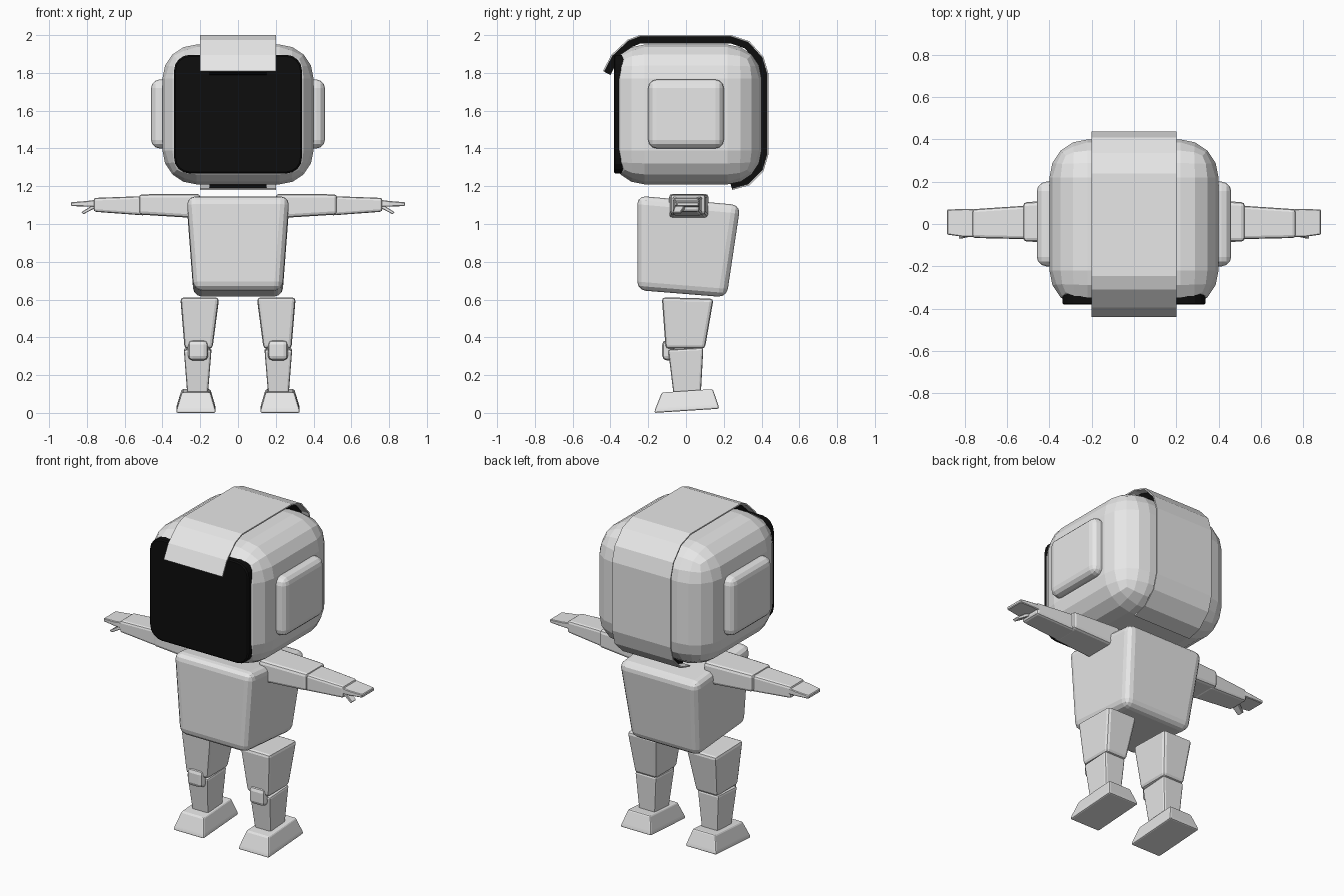
import bpy, bmesh, math
from mathutils import Vector

if "Cube" in bpy.data.objects:
    bpy.data.objects.remove(bpy.data.objects["Cube"])


def material(name, value):
    m = bpy.data.materials.new(name)
    m.diffuse_color = (value, value, value, 1)
    m.use_nodes = True
    m.node_tree.nodes["Principled BSDF"].inputs["Base Color"].default_value = m.diffuse_color
    return m


GREY = material("light grey", 0.8)
BLACK = material("visor black", 0.004)


def add_object(name, bm, mat, bevel=0, segments=2, mirror=False):
    bmesh.ops.recalc_face_normals(bm, faces=bm.faces)
    mesh = bpy.data.meshes.new(name)
    bm.to_mesh(mesh)
    bm.free()
    mesh.materials.append(mat)
    ob = bpy.data.objects.new(name, mesh)
    bpy.context.collection.objects.link(ob)
    if bevel:
        b = ob.modifiers.new("bevel", 'BEVEL')
        b.width, b.segments, b.limit_method = bevel, segments, 'NONE'
    if mirror:
        ob.modifiers.new("mirror", 'MIRROR').use_mirror_merge = False
    return ob


def loft(rings):
    """Closed solid through rings with equal point counts."""
    bm = bmesh.new()
    loops = [[bm.verts.new(p) for p in ring] for ring in rings]
    n = len(loops[0])
    for a, b in zip(loops, loops[1:]):
        for i in range(n):
            j = (i + 1) % n
            bm.faces.new((a[i], a[j], b[j], b[i]))
    bm.faces.new(loops[0])
    bm.faces.new(loops[-1])
    return bm


def z_ring(x0, x1, y0, y1, z_front, z_back):
    return [(x0, y0, z_front), (x1, y0, z_front), (x1, y1, z_back), (x0, y1, z_back)]


def x_ring(x, y0, y1, z0, z1, lean=0):
    return [(x + lean, y0, z0), (x + lean, y1, z0), (x, y1, z1), (x, y0, z1)]


def rounded_rect(w, z0, z1, r, y, steps=5):
    pts = []
    for cx, cz, start in ((w - r, z1 - r, 0), (r - w, z1 - r, 90),
                          (r - w, z0 + r, 180), (w - r, z0 + r, 270)):
        for i in range(steps):
            a = math.radians(start + 90 * i / (steps - 1))
            pts.append((cx + r * math.cos(a), y, cz + r * math.sin(a)))
    return pts


# Head: rounded cube sliced flat across the face
bm = loft([z_ring(-0.4, 0.4, -0.4, 0.4, z, z) for z in (1.21, 1.95)])
bmesh.ops.bevel(bm, geom=bm.edges[:], offset=0.18, segments=4, profile=0.5,
                affect='EDGES')
cut = bmesh.ops.bisect_plane(bm, geom=bm.verts[:] + bm.edges[:] + bm.faces[:],
                             plane_co=(0, -0.36, 0), plane_no=(0, -1, 0),
                             clear_outer=True)
bmesh.ops.holes_fill(bm, edges=[e for e in bm.edges if e.is_boundary])
add_object("head", bm, GREY)

# Face visor
add_object("visor", loft([rounded_rect(0.338, 1.268, 1.895, 0.08, -0.30),
                          rounded_rect(0.338, 1.268, 1.895, 0.08, -0.375),
                          rounded_rect(0.33, 1.276, 1.887, 0.075, -0.382)]), BLACK)

# Ear pads
add_object("ear_pad", loft([x_ring(x, -0.2, 0.2, 1.4, 1.765) for x in (0.34, 0.46)]),
           GREY, 0.045, 3, True)

# Head strap: thin outer shell over a narrower dark core
path = [(-0.44, 1.81), (-0.395, 1.895), (-0.31, 1.975), (-0.245, 2.0), (0.24, 2.0),
        (0.335, 1.968), (0.41, 1.885), (0.437, 1.795), (0.437, 1.37), (0.41, 1.28),
        (0.335, 1.205), (0.245, 1.18)]


def offset_path(d):
    """Shift the strap profile inward by d."""
    out = []
    for i, p in enumerate(path):
        a = Vector(path[max(i - 1, 0)])
        b = Vector(path[min(i + 1, len(path) - 1)])
        t = (b - a).normalized()
        out.append((p[0] + t.y * d, p[1] - t.x * d))
    return out


def strap(name, half, outer, inner, mat):
    outline = offset_path(outer) + offset_path(inner)[::-1]
    bm = loft([[(x, y, z) for y, z in outline] for x in (-half, half)])
    add_object(name, bm, mat)


strap("strap", 0.2, 0, 0.008, GREY)
strap("strap_lining", 0.15, 0.008, 0.045, BLACK)

# Torso: narrower and slanted towards the bottom
add_object("torso", loft([z_ring(-0.235, 0.235, -0.258, 0.215, 0.65, 0.612),
                          z_ring(-0.272, 0.272, -0.258, 0.288, 1.15, 1.10)]),
           GREY, 0.045, 3)

# Arms
add_object("upper_arm", loft([x_ring(0.2, -0.09, 0.12, 1.03, 1.16),
                              x_ring(0.525, -0.083, 0.103, 1.05, 1.157)]),
           GREY, 0.018, 2, True)
add_object("forearm", loft([x_ring(0.49, -0.072, 0.088, 1.045, 1.148),
                            x_ring(0.765, -0.066, 0.07, 1.065, 1.138)]),
           GREY, 0.014, 2, True)
add_object("hand", loft([x_ring(0.735, -0.06, 0.07, 1.09, 1.13),
                         x_ring(0.80, -0.062, 0.072, 1.092, 1.122),
                         x_ring(0.885, -0.05, 0.068, 1.095, 1.115)]),
           GREY, 0.004, 1, True)
add_object("thumb", loft([x_ring(0.755, -0.055, 0.0, 1.085, 1.11),
                          x_ring(0.83, -0.07, -0.03, 1.052, 1.062, -0.012)]),
           GREY, 0.003, 1, True)

# Legs
add_object("thigh", loft([z_ring(0.135, 0.283, -0.108, 0.1, 0.34, 0.34),
                          z_ring(0.1, 0.305, -0.128, 0.146, 0.612, 0.605)]),
           GREY, 0.018, 2, True)
add_object("shin", loft([z_ring(0.16, 0.268, -0.065, 0.078, 0.09, 0.09),
                         z_ring(0.14, 0.287, -0.095, 0.092, 0.335, 0.345)]),
           GREY, 0.012, 2, True)
add_object("knee_pad", loft([z_ring(0.158, 0.265, -0.126, -0.06, z, z)
                             for z in (0.278, 0.386)]), GREY, 0.024, 2, True)
add_object("foot", loft([z_ring(0.118, 0.327, -0.168, 0.175, 0.0, 0.022),
                         z_ring(0.12, 0.325, -0.164, 0.172, 0.018, 0.038),
                         z_ring(0.146, 0.298, -0.128, 0.142, 0.108, 0.126)]),
           GREY, 0.008, 2, True)
